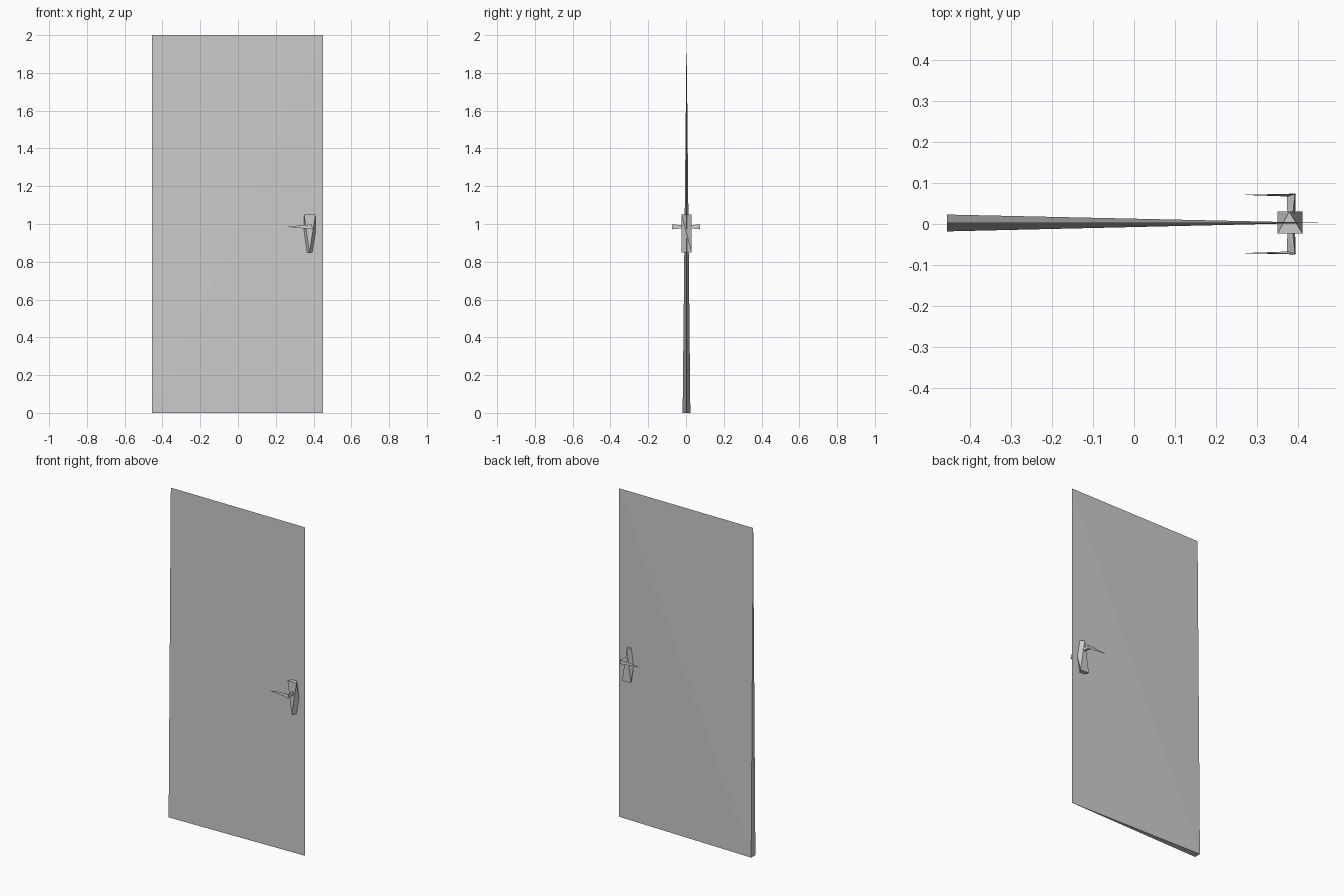
import bpy, bmesh


def hull(name, points):
    """Convex flat-faced solid around a few corner points."""
    bm = bmesh.new()
    for p in points:
        bm.verts.new(p)
    bmesh.ops.convex_hull(bm, input=bm.verts[:])
    bmesh.ops.recalc_face_normals(bm, faces=bm.faces[:])
    mesh = bpy.data.meshes.new(name)
    bm.to_mesh(mesh)
    bm.free()
    obj = bpy.data.objects.new(name, mesh)
    bpy.context.collection.objects.link(obj)
    return obj


# Door leaf: knife-thin at the top and right, thick at the lower left corner
hull("door_leaf", [
    (-0.455, 0.003, 2), (0.45, 0.003, 2), (0.45, 0.003, 0),
    (-0.455, -0.018, 0), (-0.455, 0.023, 0)])

# Lock plate: wide top in front, wide bottom behind
hull("lock_plate", [
    (0.35, -0.023, 1.05), (0.41, -0.023, 1.05), (0.378, -0.023, 0.85),
    (0.378, 0.03, 1.05), (0.35, 0.03, 0.85), (0.41, 0.03, 0.85)])

# Spindle and pointed lever on each side
for side, s in (("front", -1), ("back", 1)):
    hull(side + "_spindle", [
        (0.374, s * 0.01, 0.985), (0.392, s * 0.01, 0.978), (0.385, s * 0.01, 0.993),
        (0.372, s * 0.073, 0.975), (0.394, s * 0.073, 0.972), (0.392, s * 0.074, 0.998)])
    hull(side + "_lever", [
        (0.392, s * 0.074, 0.972), (0.392, s * 0.073, 0.997), (0.375, s * 0.067, 0.985),
        (0.335, s * 0.071, 0.994), (0.262, s * 0.071, 0.985)])
